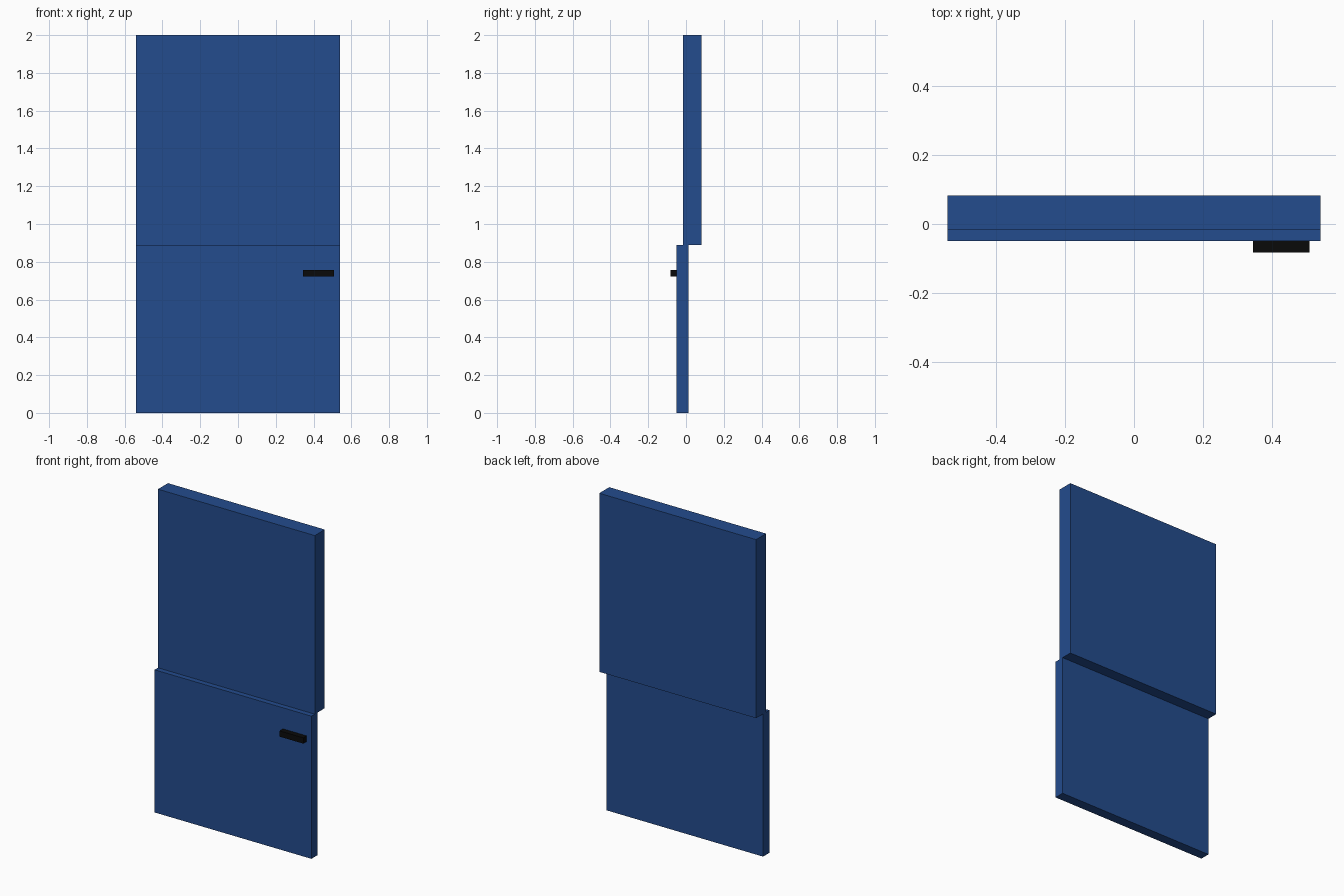
import bpy
import bmesh
from mathutils import Vector

default = bpy.data.objects.get("Cube")
if default:
    bpy.data.objects.remove(default, do_unlink=True)


def make_material(name, color):
    mat = bpy.data.materials.new(name)
    mat.use_nodes = True
    mat.diffuse_color = color
    mat.node_tree.nodes["Principled BSDF"].inputs["Base Color"].default_value = color
    return mat


def box(name, low, high, mat):
    """Axis-aligned box between two opposite corners."""
    low, high = Vector(low), Vector(high)
    size, middle = high - low, (low + high) / 2
    bm = bmesh.new()
    bmesh.ops.create_cube(bm, size=1)
    bmesh.ops.scale(bm, vec=size, verts=bm.verts)
    mesh = bpy.data.meshes.new(name)
    bm.to_mesh(mesh)
    bm.free()
    mesh.materials.append(mat)
    obj = bpy.data.objects.new(name, mesh)
    obj.location = middle
    bpy.context.collection.objects.link(obj)
    return obj


blue = make_material("deep blue", (0.017, 0.072, 0.27, 1))
black = make_material("black", (0.003, 0.003, 0.003, 1))

half_width = 0.54
split = 0.888

# Thin lower door, set forward of the thicker upper panel
box("lower_door", (-half_width, -0.049, 0), (half_width, 0.013, split), blue)
box("upper_panel", (-half_width, -0.016, split), (half_width, 0.082, 2), blue)

# Bar handle near the left edge of the door
box("door_handle", (0.344, -0.082, 0.721), (0.507, -0.049, 0.757), black)
